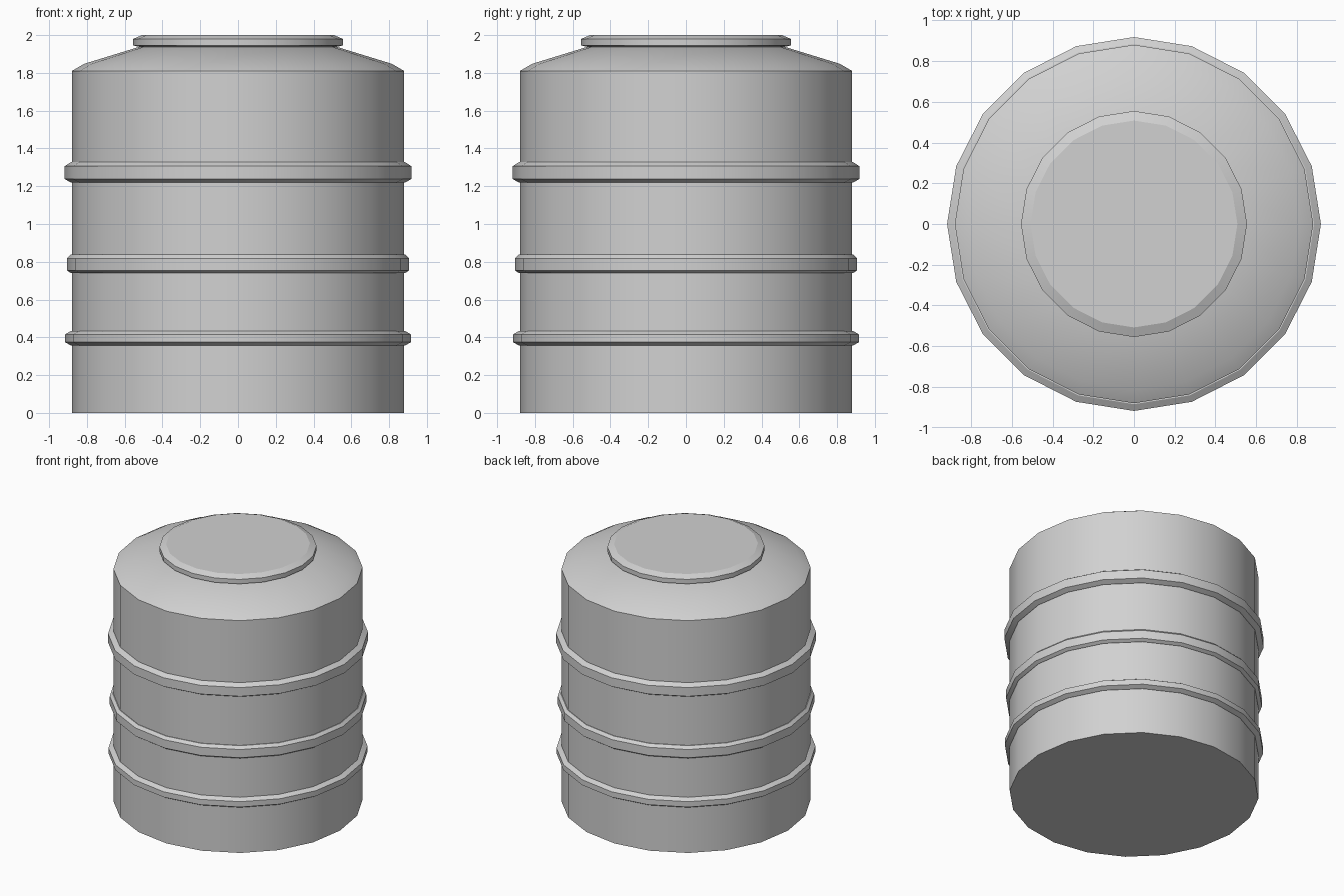
import bpy
import bmesh
import math

SIDES = 20

cube = bpy.data.objects.get("Cube")
if cube:
    bpy.data.objects.remove(cube, do_unlink=True)

grey = bpy.data.materials.new("mid_grey")
grey.use_nodes = True
colour = (0.64, 0.64, 0.64, 1.0)
grey.diffuse_color = colour
grey.node_tree.nodes["Principled BSDF"].inputs["Base Color"].default_value = colour


def lathe(name, profile, caps=True, closed=False):
    """Turn a (radius, height) profile, listed bottom to top, around z."""
    bm = bmesh.new()
    rings = []
    for r, z in profile:
        angles = [2 * math.pi * i / SIDES for i in range(SIDES)]
        rings.append([bm.verts.new((r * math.cos(a), r * math.sin(a), z)) for a in angles])
    pairs = list(zip(rings, rings[1:]))
    if closed:
        pairs.append((rings[-1], rings[0]))
    for low, high in pairs:
        for i in range(SIDES):
            j = (i + 1) % SIDES
            bm.faces.new((low[i], low[j], high[j], high[i]))
    if caps:
        bm.faces.new(rings[0][::-1])
        bm.faces.new(rings[-1])
    bmesh.ops.recalc_face_normals(bm, faces=bm.faces)
    mesh = bpy.data.meshes.new(name)
    bm.to_mesh(mesh)
    bm.free()
    mesh.materials.append(grey)
    obj = bpy.data.objects.new(name, mesh)
    bpy.context.collection.objects.link(obj)
    # Smooth around the wall, crisp at the rims
    bpy.ops.object.select_all(action="DESELECT")
    obj.select_set(True)
    bpy.context.view_layer.objects.active = obj
    bpy.ops.object.shade_smooth_by_angle(angle=math.radians(20))
    return obj


# Tank wall with sloping shoulder
lathe("tank_body", [(0.88, 0), (0.88, 1.81), (0.815, 1.848), (0.5, 1.945)])

# Bevelled lid
lathe("lid", [(0.51, 1.935), (0.555, 1.945), (0.555, 1.98), (0.508, 2.0)])

# Raised hoops: bottom, top, outer radius, lower bevel, upper bevel
hoops = {
    "lower_hoop": (0.357, 0.434, 0.915, 0.017, 0.018),
    "middle_hoop": (0.74, 0.838, 0.906, 0.014, 0.02),
    "upper_hoop": (1.22, 1.327, 0.918, 0.018, 0.021),
}
for name, (z0, z1, r, low, high) in hoops.items():
    lathe(name, [(0.86, z0), (0.885, z0), (r, z0 + low), (r, z1 - high),
                 (0.885, z1), (0.86, z1)], caps=False, closed=True)
